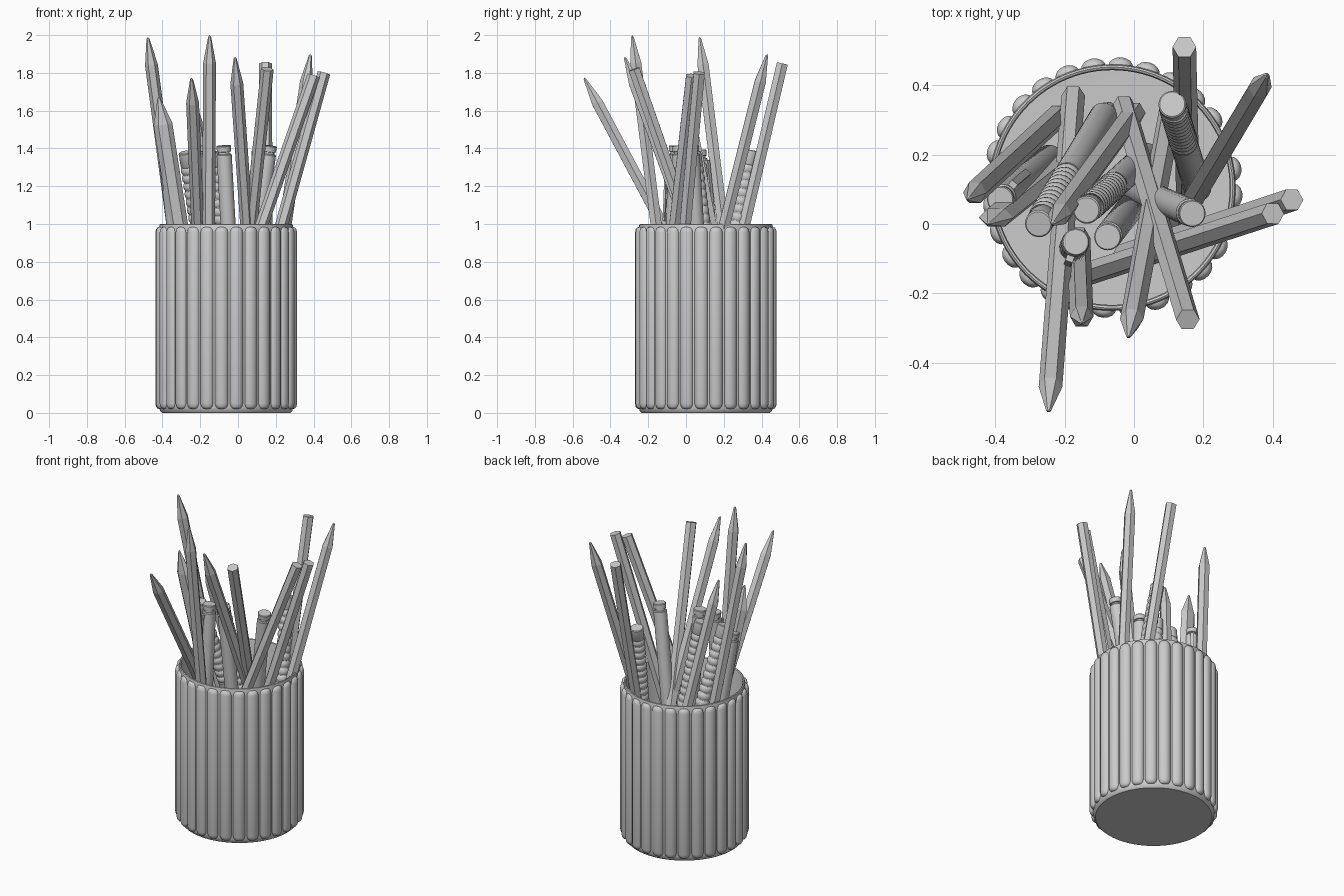
import bpy, bmesh, math
from mathutils import Vector, Matrix

if "Cube" in bpy.data.objects:
    bpy.data.objects.remove(bpy.data.objects["Cube"])

CX, CY = -0.0625, 0.105   # cup axis


def finish(name, bm, smooth=None):
    bmesh.ops.recalc_face_normals(bm, faces=bm.faces)
    me = bpy.data.meshes.new(name)
    bm.to_mesh(me)
    bm.free()
    ob = bpy.data.objects.new(name, me)
    bpy.context.collection.objects.link(ob)
    if smooth:
        bpy.ops.object.select_all(action='DESELECT')
        ob.select_set(True)
        bpy.context.view_layer.objects.active = ob
        bpy.ops.object.shade_smooth_by_angle(angle=math.radians(smooth))
    return ob


def lathe(bm, profile, n, sx=1.0, sy=1.0):
    """Rings of (radius, height) about z; radius 0 becomes a pole."""
    prev, out = None, []
    for r, z in profile:
        if r == 0:
            ring = [bm.verts.new((0, 0, z))]
        else:
            ring = [bm.verts.new((r * sx * math.cos(2 * math.pi * i / n),
                                  r * sy * math.sin(2 * math.pi * i / n), z)) for i in range(n)]
        out += ring
        if prev:
            for i in range(n):
                j = (i + 1) % n
                f = [prev[i % len(prev)], prev[j % len(prev)],
                     ring[j % len(ring)], ring[i % len(ring)]]
                f = list(dict.fromkeys(f))
                if len(f) > 2:
                    bm.faces.new(f)
        prev = ring
    return out


def frame(bottom, top, spin=0.0):
    """Matrix with origin at bottom and z running to top."""
    b, t = Vector(bottom), Vector(top)
    q = Vector((0, 0, 1)).rotation_difference(t - b)
    return Matrix.Translation(b) @ q.to_matrix().to_4x4() @ Matrix.Rotation(spin, 4, 'Z'), (t - b).length


# Cup body
bm = bmesh.new()
vs = lathe(bm, [(0, 0), (0.34, 0), (0.35, 0.01), (0.355, 0.03), (0.355, 0.985), (0.352, 0.997),
                (0.347, 1.0), (0.341, 0.997), (0.338, 0.985), (0.338, 0.05), (0, 0.04)], 96)
bmesh.ops.translate(bm, verts=vs, vec=(CX, CY, 0))
finish("cup", bm, 40)

# Rounded ribs round the cup, clamped so that they stay out of the inside
bm = bmesh.new()
RIBS = 28
for k in range(RIBS):
    a = math.radians(86) + 2 * math.pi * k / RIBS
    vs = lathe(bm, [(0, 0.02), (0.6, 0.023), (0.87, 0.033), (1, 0.05),
                    (1, 0.955), (0.87, 0.972), (0.6, 0.982), (0, 0.985)], 16, 0.028, 0.036)
    for v in vs:
        v.co.x = max(v.co.x + 0.348, 0.345)
    bmesh.ops.transform(bm, verts=vs, matrix=Matrix.Translation((CX, CY, 0)) @ Matrix.Rotation(a, 4, 'Z'))
finish("cup_ribs", bm, 50)


def pencil(name, bottom, top, sharp=True, r=0.034, sx=1.0, sy=1.0):
    m, L = frame(bottom, top)
    bm = bmesh.new()
    if sharp:
        prof = [(0, 0), (r, 0), (r, L - 0.15), (0.008, L - 0.01), (0, L)]
    else:
        prof = [(0, 0), (r, 0), (r, L), (0, L)]
    lathe(bm, prof, 6, sx, sy)
    finish(name, bm).matrix_world = m


# Sharpened pencils: bottom, tip
for i, (b, t) in enumerate([
        ((0.11, -0.03, 0.06), (0.384, 0.43, 1.90)),
        ((0.11, 0.35, 0.06), (-0.016, -0.325, 1.885)),
        ((-0.175, 0.37, 0.07), (-0.246, -0.54, 1.775)),
        ((-0.16, -0.04, 0.06), (-0.15, -0.285, 2.0)),
        ((-0.22, 0.31, 0.06), (-0.478, 0.072, 1.99)),
        ((0.0, 0.32, 0.06), (-0.235, 0.0, 1.66))]):
    pencil(f"sharp_pencil_{i + 1}", b, t)

# Pencils standing blunt end up
for i, (b, t) in enumerate([
        ((0.155, 0.09, 0.06), (0.145, 0.51, 1.85)),
        ((-0.03, -0.09, 0.06), (0.455, 0.07, 1.80)),
        ((-0.2, -0.165, 0.06), (0.40, 0.03, 1.785)),
        ((-0.03, 0.34, 0.06), (0.155, -0.275, 1.82))]):
    pencil(f"blunt_pencil_{i + 1}", b, t, False)

# Flat, wide carpenter pencil on the left
pencil("flat_pencil", (-0.17, 0.2, 0.06), (-0.42, 0.0, 1.675), True, 0.05, 1.0, 0.6)


def pen(name, bottom, top, ribbed, clip=None):
    m, L = frame(bottom, top, clip or 0)
    r = 0.04
    prof = [(0, 0), (0.012, 0), (r, 0.12)]
    if ribbed:
        # grip with stacked rings below a plain collar
        z = L - 0.56
        prof.append((r, z))
        for k in range(11):
            prof += [(r - 0.004, z + 0.003), (r + 0.001, z + 0.010), (r + 0.002, z + 0.022),
                     (r + 0.001, z + 0.034), (r - 0.004, z + 0.041)]
            z += 0.044
        prof += [(r, z + 0.003), (r, L - 0.004), (r - 0.004, L), (0, L)]
    else:
        # plain barrel with a necked cap button
        prof += [(r, L - 0.05), (r - 0.004, L - 0.045), (0.03, L - 0.044), (0.03, L - 0.034),
                 (r - 0.003, L - 0.032), (r - 0.001, L - 0.004), (r - 0.004, L), (0, L)]
    bm = bmesh.new()
    lathe(bm, prof, 24)
    if clip is not None:
        # pocket clip
        for size, pos in (((0.010, 0.022, 0.34), (0.052, 0, L - 0.23)),
                          ((0.03, 0.022, 0.02), (0.042, 0, L - 0.07))):
            bmesh.ops.create_cube(bm, size=1, matrix=Matrix.Translation(pos) @ Matrix.Diagonal((*size, 1)))
    finish(name, bm, 35).matrix_world = m


# Pens with ringed grips and pens with cap buttons
pen("ringed_pen_1", (0.19, 0.08, 0.06), (0.11, 0.345, 1.39), True)
pen("ringed_pen_2", (-0.07, 0.34, 0.06), (-0.275, 0.0, 1.38), True)
pen("ringed_pen_3", (0.05, 0.21, 0.06), (-0.137, 0.04, 1.38), True)
pen("capped_pen_1", (-0.23, 0.2, 0.06), (-0.385, 0.07, 1.39), False, 0.9)
pen("capped_pen_2", (0.0, 0.06, 0.06), (-0.076, -0.037, 1.415), False)
pen("capped_pen_3", (-0.19, -0.1, 0.06), (-0.168, -0.052, 1.415), False, -1.9)
pen("capped_pen_4", (-0.02, 0.11, 0.06), (0.168, 0.03, 1.415), False)
